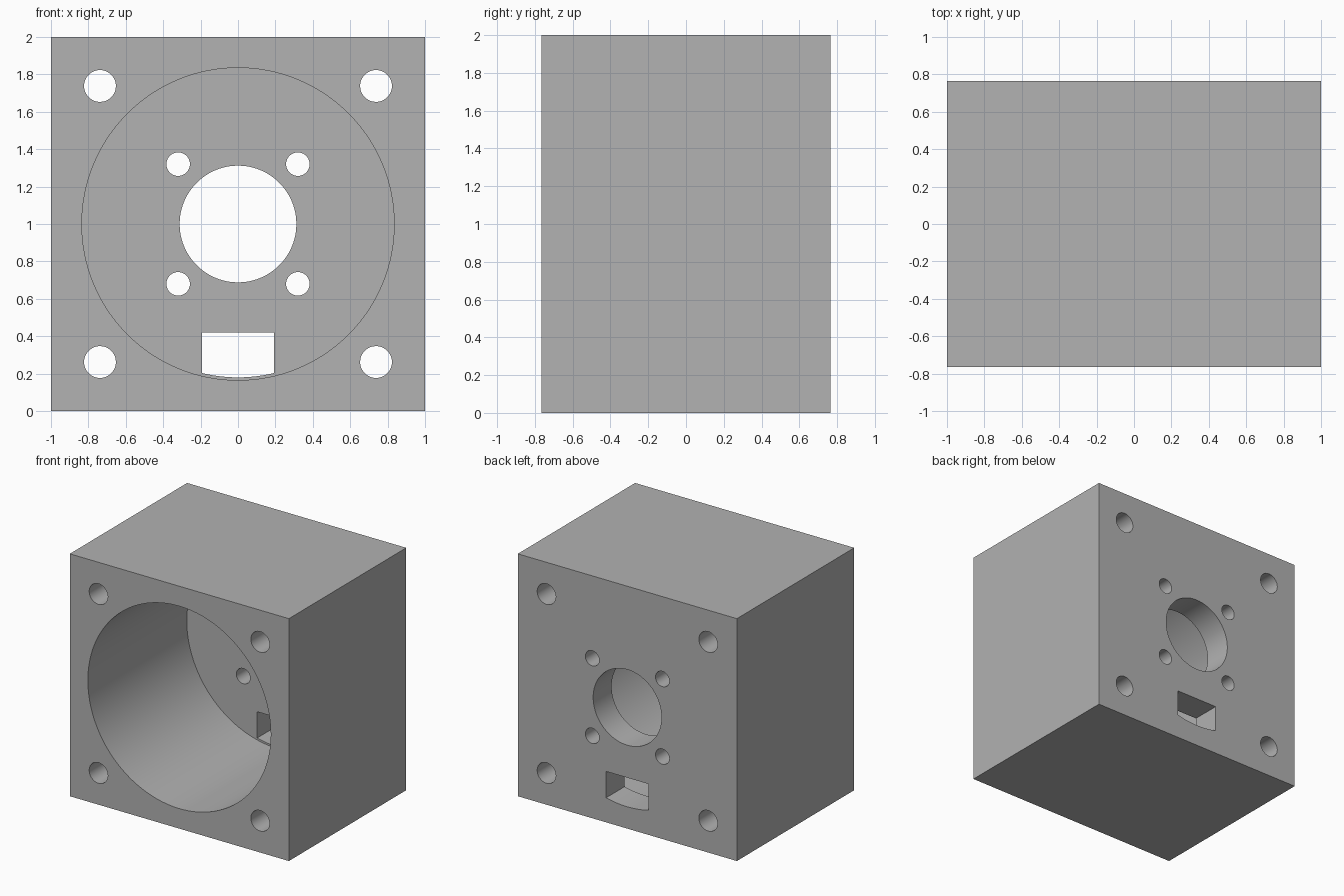
import bpy
import bmesh
from math import pi, sin, cos, asin, radians
from mathutils import Vector

WIDTH, DEPTH, HEIGHT = 2.0, 1.53, 2.0
BACK = DEPTH / 2
PLATE = 0.24            # thickness of the back wall
CZ = HEIGHT / 2         # height of the bore axis

cube = bpy.data.objects.get("Cube")
if cube:
    bpy.data.objects.remove(cube, do_unlink=True)

grey = bpy.data.materials.new("mid_grey")
grey.use_nodes = True
grey.diffuse_color = (0.445, 0.445, 0.445, 1)
grey.node_tree.nodes["Principled BSDF"].inputs["Base Color"].default_value = grey.diffuse_color


def prism(name, outline, y0, y1):
    """Extrude an x-z outline from y0 to y1."""
    bm = bmesh.new()
    face = bm.faces.new([bm.verts.new((x, y0, z)) for x, z in outline])
    new = bmesh.ops.extrude_face_region(bm, geom=[face])["geom"]
    verts = [v for v in new if isinstance(v, bmesh.types.BMVert)]
    bmesh.ops.translate(bm, verts=verts, vec=Vector((0, y1 - y0, 0)))
    bmesh.ops.recalc_face_normals(bm, faces=bm.faces)
    mesh = bpy.data.meshes.new(name)
    bm.to_mesh(mesh)
    bm.free()
    mesh.materials.append(grey)
    obj = bpy.data.objects.new(name, mesh)
    bpy.context.collection.objects.link(obj)
    return obj


def circle(x, z, r, n):
    return [(x + r * cos(2 * pi * i / n), z + r * sin(2 * pi * i / n)) for i in range(n)]


w = WIDTH / 2
housing = prism("housing", [(-w, 0), (w, 0), (w, HEIGHT), (-w, HEIGHT)], -BACK, BACK)

# Blind bore from the front, and the shaft hole through the back wall
cutters = [
    prism("bore_cutter", circle(0, CZ, 0.835, 128), -1, BACK - PLATE),
    prism("shaft_cutter", circle(0, CZ, 0.312, 96), 0, 1),
]

# Corner bolt holes run full depth; small screw holes pierce the back wall
for sx in (-1, 1):
    for sz in (-1, 1):
        cutters.append(prism("bolt_cutter", circle(sx * 0.738, CZ + sz * 0.738, 0.085, 48), -1, 1))
        cutters.append(prism("screw_cutter", circle(sx * 0.32, CZ + sz * 0.32, 0.063, 40), 0, 1))

# Cable window with a floor that follows the bore
half, radius, steps = 0.193, 0.82, 12
spread = asin(half / radius)
angles = [spread * (2 * i / steps - 1) for i in range(steps + 1)]
floor = [(radius * sin(a), CZ - radius * cos(a)) for a in angles]
cutters.append(prism("window_cutter", floor + [(half, 0.42), (-half, 0.42)], 0.4, 1))

# Cut every opening, then bake the result and discard the cutters
for c in cutters:
    c.hide_render = True
    mod = housing.modifiers.new(c.name, "BOOLEAN")
    mod.operation = "DIFFERENCE"
    mod.solver = "EXACT"
    mod.object = c

bpy.ops.object.select_all(action="DESELECT")
bpy.context.view_layer.objects.active = housing
housing.select_set(True)
for name in [m.name for m in housing.modifiers]:
    bpy.ops.object.modifier_apply(modifier=name)
for c in cutters:
    bpy.data.objects.remove(c, do_unlink=True)

bpy.ops.object.shade_smooth_by_angle(angle=radians(30))
